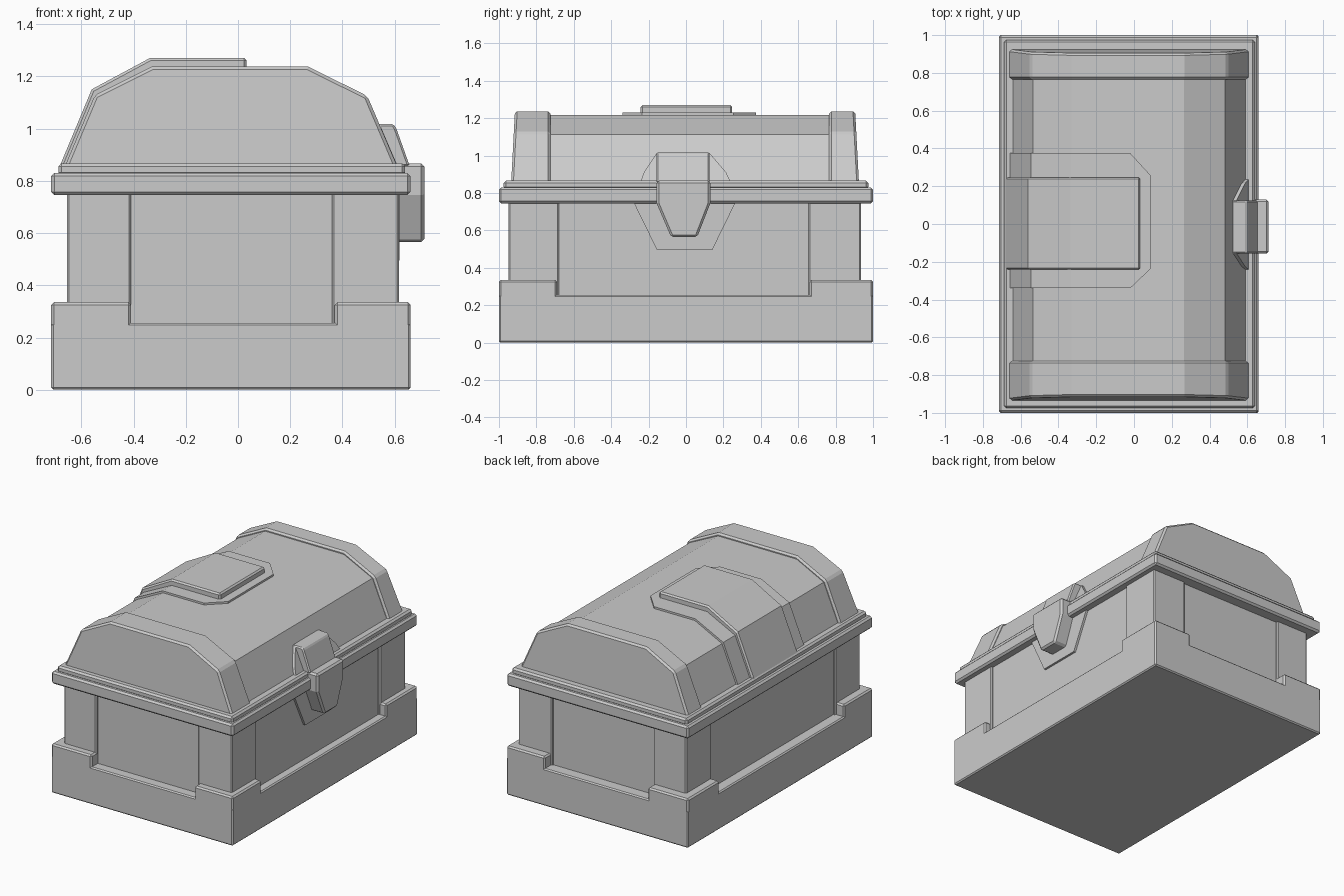
import bpy, bmesh
from mathutils import Vector

CX = -0.0275  # chest body centre; the latch offsets the overall bounds


def finish(name, bm, bevel=0.0):
    bmesh.ops.recalc_face_normals(bm, faces=bm.faces)
    me = bpy.data.meshes.new(name)
    bm.to_mesh(me)
    bm.free()
    ob = bpy.data.objects.new(name, me)
    bpy.context.collection.objects.link(ob)
    if bevel:
        m = ob.modifiers.new("chamfer", 'BEVEL')
        m.width, m.segments, m.limit_method = bevel, 1, 'ANGLE'
        m.angle_limit = 0.7
    return ob


def prism(name, pts, axis, a, b, bevel=0.0, warp=None):
    """Extrude a 2D outline along axis from a to b; warp adjusts each point."""
    place = {'x': lambda p, t: Vector((t, p[0], p[1])),
             'y': lambda p, t: Vector((p[0], t, p[1])),
             'z': lambda p, t: Vector((p[0], p[1], t))}[axis]
    bm = bmesh.new()
    rings = []
    for t in (a, b):
        cos = [place(p, t) for p in pts]
        rings.append([bm.verts.new(warp(c) if warp else c) for c in cos])
    bm.faces.new(rings[0])
    bm.faces.new(rings[1])
    n = len(pts)
    for i in range(n):
        j = (i + 1) % n
        bm.faces.new((rings[0][i], rings[0][j], rings[1][j], rings[1][i]))
    return finish(name, bm, bevel)


def box(name, x0, x1, y0, y1, z0, z1, bevel=0.0):
    return prism(name, [(x0, y0), (x1, y0), (x1, y1), (x0, y1)], 'z', z0, z1, bevel)


# Base plinth: low slab plus raised corner blocks
box("base_slab", -0.715, 0.66, -1, 1, 0, 0.255, 0.008)
for sx, x0, x1 in (("back", -0.715, -0.41), ("front", 0.37, 0.66)):
    for sy, y0, y1 in (("left", -1, -0.69), ("right", 0.66, 1)):
        box(f"base_corner_{sx}_{sy}", x0, x1, y0, y1, 0.01, 0.335, 0.01)

# Body: recessed panels between corner posts
box("body_panels", -0.64, 0.603, -0.93, 0.92, 0.2, 0.76)
for sx, x0, x1 in (("back", -0.655, -0.41), ("front", 0.36, 0.617)):
    for sy, y0, y1 in (("left", -0.948, -0.68), ("right", 0.655, 0.935)):
        box(f"corner_post_{sx}_{sy}", x0, x1, y0, y1, 0.2, 0.76, 0.008)

# Stepped rim
box("rim", -0.715, 0.66, -1, 1, 0.745, 0.83, 0.012)
box("rim_step", -0.688, 0.64, -0.975, 0.975, 0.82, 0.866, 0.012)

# Lid: faceted vault with raised bands whose ends lean inwards
BAND = [(-0.665, 0.85), (-0.548, 1.128), (-0.33, 1.237),
        (0.268, 1.237), (0.495, 1.125), (0.612, 0.85)]
LID = [(-0.648, 0.85), (-0.535, 1.115), (-0.33, 1.218),
       (0.265, 1.218), (0.482, 1.113), (0.596, 0.85)]


def lean(c):
    if abs(c.y) > 0.8:
        c.y -= (0.02 if c.y > 0 else -0.02) * (c.z - 0.85) / 0.38
    return c


prism("lid_vault", LID, 'y', -0.85, 0.85)
prism("lid_band_left", BAND, 'y', -0.935, -0.725, 0.012, lean)
prism("lid_band_right", BAND, 'y', 0.765, 0.925, 0.012, lean)

# Back strap: thin backing plate with clipped nose, thick strap above it
prism("strap_backing", [(-0.662, 0.85), (-0.545, 1.126), (-0.333, 1.231),
                        (-0.02, 1.231), (-0.02, 1.1), (-0.45, 1.0), (-0.5, 0.85)],
      'y', -0.34, 0.375)
prism("strap_backing_nose", [(-0.03, -0.34), (-0.02, -0.34), (0.09, -0.235),
                             (0.09, 0.255), (-0.02, 0.375), (-0.03, 0.375)],
      'z', 1.15, 1.231)
prism("strap", [(-0.685, 0.85), (-0.56, 1.15), (-0.337, 1.27), (0.033, 1.27),
                (0.033, 1.15), (-0.45, 1.05), (-0.5, 0.85)],
      'y', -0.242, 0.247, 0.01)

# Upper latch: thin flared plate following the lid slope, with a raised block
prism("latch_upper_plate", [(-0.245, 0.855), (-0.225, 0.91), (-0.155, 1.015),
                            (0.125, 1.015), (0.215, 0.91), (0.24, 0.855)],
      'x', -0.06, 0.018,
      warp=lambda c: Vector((c.x + 0.594 - 0.43 * (c.z - 0.855), c.y, c.z)))
prism("latch_upper_block", [(0.5, 0.855), (0.658, 0.855), (0.606, 1.0),
                            (0.595, 1.018), (0.5, 1.018)],
      'y', -0.157, 0.125, 0.008)

# Lower latch: thin backing on the body and the hanging tapered hasp
prism("latch_lower_plate", [(-0.28, 0.75), (-0.155, 0.495), (0.14, 0.495), (0.265, 0.75)],
      'x', 0.58, 0.618)
prism("latch_hasp", [(-0.157, 0.866), (-0.157, 0.745), (-0.08, 0.565), (0.06, 0.565),
                     (0.13, 0.745), (0.13, 0.866)],
      'x', 0.6, 0.713, 0.012)
